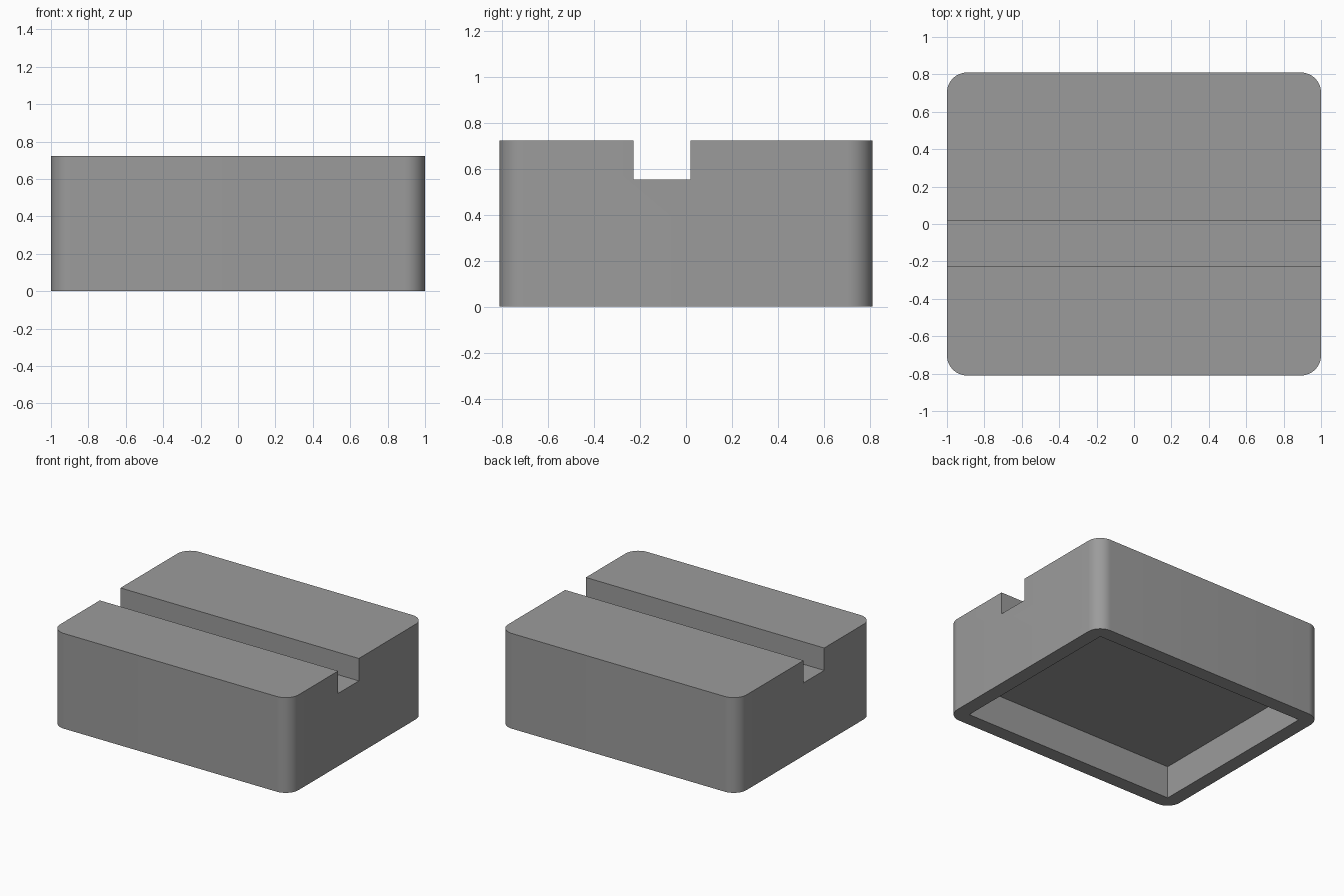
import bpy
import bmesh

if "Cube" in bpy.data.objects:
    bpy.data.objects.remove(bpy.data.objects["Cube"])

W, D, H = 2.0, 1.62, 0.722      # overall size
R = 0.108                       # corner radius and rim width
SLOT_Y0, SLOT_Y1, SLOT_Z = -0.228, 0.02, 0.552
RECESS = 0.247


def box(name, lo, hi, radius=0):
    """Box between two corners, with optional rounded upright edges."""
    bm = bmesh.new()
    bmesh.ops.create_cube(bm, size=1)
    for v in bm.verts:
        v.co = [hi[i] if v.co[i] > 0 else lo[i] for i in range(3)]
    if radius:
        upright = [e for e in bm.edges
                   if abs(e.verts[0].co.z - e.verts[1].co.z) > 0.01]
        bmesh.ops.bevel(bm, geom=upright, offset=radius, segments=12,
                        profile=0.5, affect='EDGES')
    bmesh.ops.recalc_face_normals(bm, faces=bm.faces[:])
    mesh = bpy.data.meshes.new(name)
    bm.to_mesh(mesh)
    bm.free()
    obj = bpy.data.objects.new(name, mesh)
    bpy.context.collection.objects.link(obj)
    return obj


# Rounded block
stand = box("stand_block", (-W/2, -D/2, 0), (W/2, D/2, H), R)
grey = bpy.data.materials.new("mid grey")
grey.diffuse_color = (0.33, 0.33, 0.33, 1)
grey.use_nodes = True
grey.node_tree.nodes["Principled BSDF"].inputs["Base Color"].default_value = grey.diffuse_color
stand.data.materials.append(grey)

# Slot across the top and square recess underneath
cutters = [
    box("slot_cutter", (-1.2, SLOT_Y0, SLOT_Z), (1.2, SLOT_Y1, 1)),
    box("recess_cutter", (R - W/2, R - D/2, -0.2), (W/2 - R, D/2 - R, RECESS)),
]
bpy.context.view_layer.objects.active = stand
stand.select_set(True)
for cutter in cutters:
    cutter.hide_render = True
    cut = stand.modifiers.new(cutter.name, 'BOOLEAN')
    cut.operation = 'DIFFERENCE'
    cut.solver = 'EXACT'
    cut.object = cutter
    bpy.ops.object.modifier_apply(modifier=cut.name)
    bpy.data.objects.remove(cutter)

# Smooth corners, sharp edges elsewhere
bpy.ops.object.shade_smooth_by_angle(angle=0.52)
